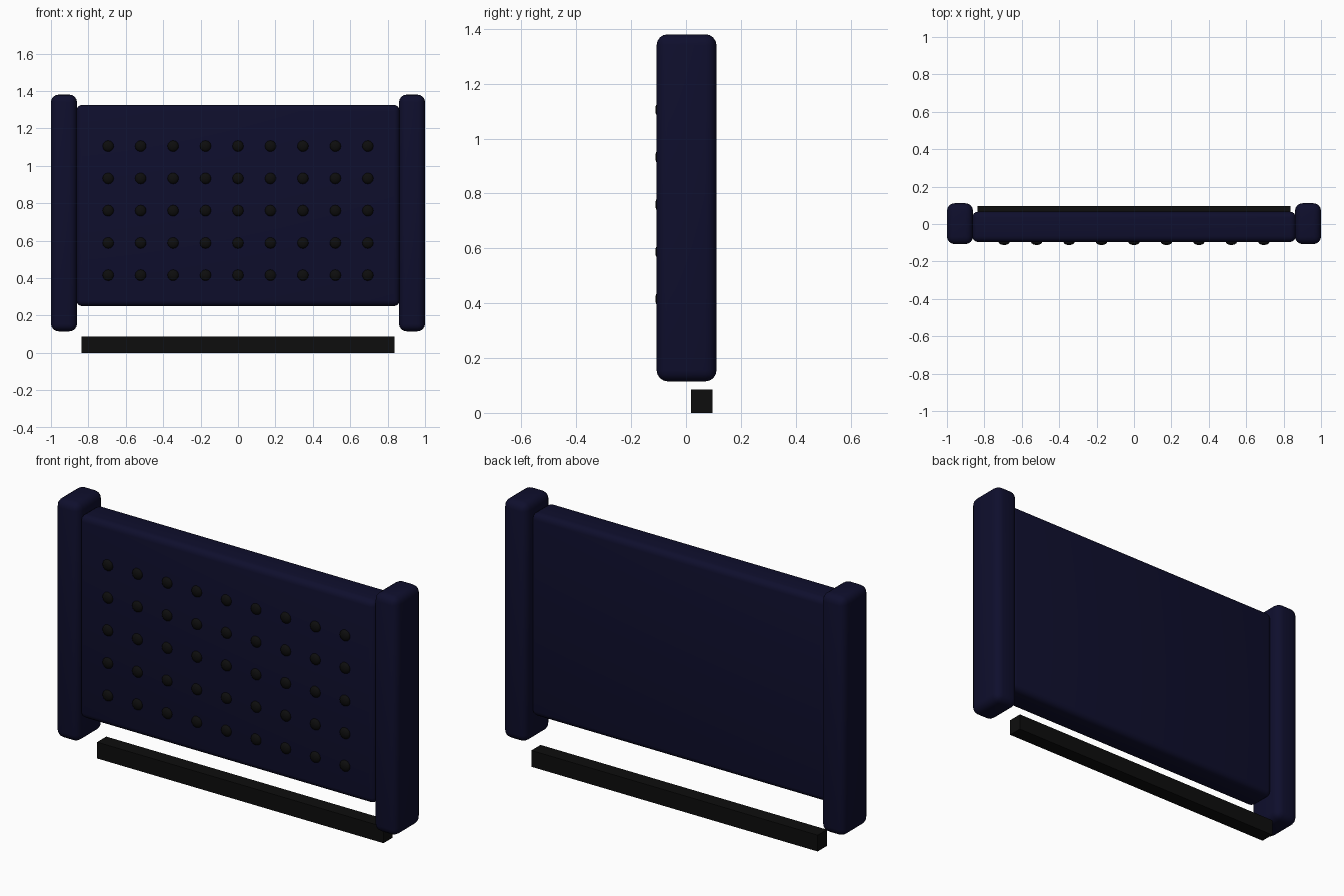
import bpy
import bmesh
import math
from mathutils import Matrix

cube = bpy.data.objects.get("Cube")
if cube:
    bpy.data.objects.remove(cube, do_unlink=True)


def make_material(name, rgb):
    mat = bpy.data.materials.new(name)
    mat.use_nodes = True
    mat.diffuse_color = (*rgb, 1)
    bsdf = next(n for n in mat.node_tree.nodes if n.type == 'BSDF_PRINCIPLED')
    bsdf.inputs["Base Color"].default_value = (*rgb, 1)
    return mat


navy = make_material("navy fabric", (0.0045, 0.0045, 0.026))
black = make_material("black", (0.004, 0.004, 0.004))


def finish(name, bm, mat, angle):
    mesh = bpy.data.meshes.new(name)
    bm.to_mesh(mesh)
    bm.free()
    mesh.materials.append(mat)
    obj = bpy.data.objects.new(name, mesh)
    bpy.context.collection.objects.link(obj)
    if angle:
        bpy.ops.object.select_all(action='DESELECT')
        obj.select_set(True)
        bpy.context.view_layer.objects.active = obj
        bpy.ops.object.shade_smooth_by_angle(angle=math.radians(angle))
    return obj


def box(name, lo, hi, mat, bevel=0):
    size = [b - a for a, b in zip(lo, hi)]
    mid = [(a + b) / 2 for a, b in zip(lo, hi)]
    bm = bmesh.new()
    bmesh.ops.create_cube(bm, size=1, matrix=Matrix.Translation(mid) @ Matrix.Diagonal((*size, 1)))
    if bevel:
        bmesh.ops.bevel(bm, geom=bm.edges[:], offset=bevel, segments=4,
                        profile=0.5, affect='EDGES')
    return finish(name, bm, mat, 40 if bevel else 0)


# Padded panel between two upright side bolsters
box("padded_panel", (-0.865, -0.096, 0.25), (0.865, 0.066, 1.325), navy, 0.032)
box("left_bolster", (0.861, -0.107, 0.115), (1.0, 0.111, 1.38), navy, 0.04)
box("right_bolster", (-1.0, -0.107, 0.115), (-0.861, 0.111, 1.38), navy, 0.04)

# Bar below the panel
box("lower_bar", (-0.838, 0.019, 0.0), (0.838, 0.096, 0.086), black)

# Grid of flattened round buttons on the front
for row in range(5):
    for col in range(9):
        x, z = (col - 4) * 0.1735, 0.415 + row * 0.1725
        bm = bmesh.new()
        bmesh.ops.create_uvsphere(
            bm, u_segments=12, v_segments=8, radius=1,
            matrix=Matrix.Translation((x, -0.096, z))
            @ Matrix.Diagonal((0.03, 0.016, 0.03, 1))
            @ Matrix.Rotation(math.pi / 2, 4, 'X'))
        finish(f"button_{row + 1}_{col + 1}", bm, black, 60)
